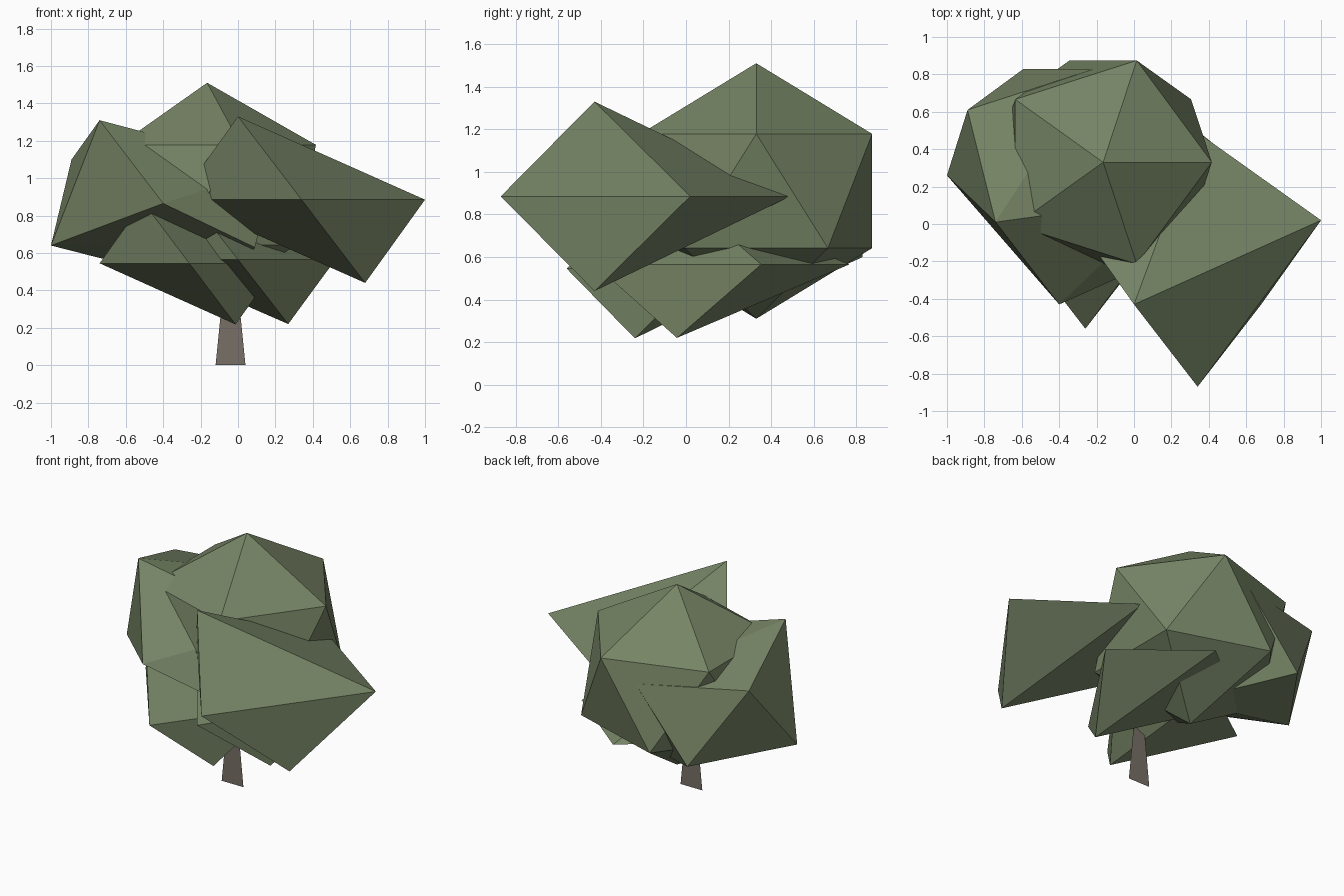
import bpy, bmesh
from mathutils import Vector, Matrix

if "Cube" in bpy.data.objects:
    bpy.data.objects.remove(bpy.data.objects["Cube"])


def material(name, rgb):
    m = bpy.data.materials.new(name)
    m.diffuse_color = (*rgb, 1)
    m.use_nodes = True
    m.node_tree.nodes["Principled BSDF"].inputs["Base Color"].default_value = m.diffuse_color
    return m


LEAF = material("leaf green", (0.18, 0.23, 0.13))
BARK = material("bark brown", (0.19, 0.16, 0.135))


def finish(name, bm, mat):
    bmesh.ops.recalc_face_normals(bm, faces=bm.faces)
    me = bpy.data.meshes.new(name)
    bm.to_mesh(me)
    bm.free()
    me.materials.append(mat)
    ob = bpy.data.objects.new(name, me)
    bpy.context.collection.objects.link(ob)
    return ob


def hull_clump(name, points):
    bm = bmesh.new()
    for p in points:
        bm.verts.new(p)
    res = bmesh.ops.convex_hull(bm, input=bm.verts)
    loose = [v for v in bm.verts if not v.link_faces]
    bmesh.ops.delete(bm, geom=loose, context='VERTS')
    return finish(name, bm, LEAF)


# crown: squashed icosahedron
bm = bmesh.new()
ring = bmesh.ops.create_icosphere(bm, subdivisions=1, radius=1)["verts"]
# turn so that one upper ring corner points along +x
up = max((v.co for v in bm.verts if 0.1 < v.co.z < 0.9), key=lambda c: c.x)
turn = Matrix.Rotation(-Vector((up.x, up.y)).angle_signed(Vector((1, 0))) * -1, 3, 'Z')
test = turn @ up
if abs(test.y) > 1e-3:
    turn = turn.inverted()
for v in bm.verts:
    c = turn @ v.co
    v.co = (c.x * 0.65 - 0.165, c.y * 0.64 + 0.33, c.z * 0.6 + 0.91)
finish("crown_foliage", bm, LEAF)

# three foliage wedges sharing one six-cornered shape, measured from the front tip
WEDGE = [(0, 0, 0), (-0.34, 0.44, 0.445), (0.34, 0.44, -0.445),
         (0.66, 0.89, 0), (-0.66, 0.89, 0), (0, 1.36, 0)]
for name, tip, s in [
        ("right_foliage", (0.34, -0.87, 0.885), (1, 1, 1)),
        ("lower_left_foliage", (-0.26, -0.56, 0.545), (0.727, 0.727, 0.735)),
        ("lower_right_foliage", (0.0, -0.43, 0.565), (0.79, 0.88, 0.775))]:
    hull_clump(name, [[t + k * c for t, k, c in zip(tip, s, p)] for p in WEDGE])

# left foliage: irregular rounded clump
hull_clump("left_foliage", [
    (-0.40, -0.43, 0.865), (-0.74, 0.01, 1.31), (-1.0, 0.26, 0.64),
    (-0.89, 0.61, 1.10), (-0.21, 0.83, 1.05), (-0.59, 0.83, 0.60),
    (0.09, -0.21, 0.63), (0.20, 0.14, 1.06), (-0.06, 0.39, 0.40)])

# trunk: flat tapered card
bm = bmesh.new()
bm.faces.new([bm.verts.new(p) for p in
              [(-0.12, 0, 0), (0.04, 0, 0), (-0.01, 0, 0.5), (-0.07, 0, 0.5)]])
finish("trunk", bm, BARK)
